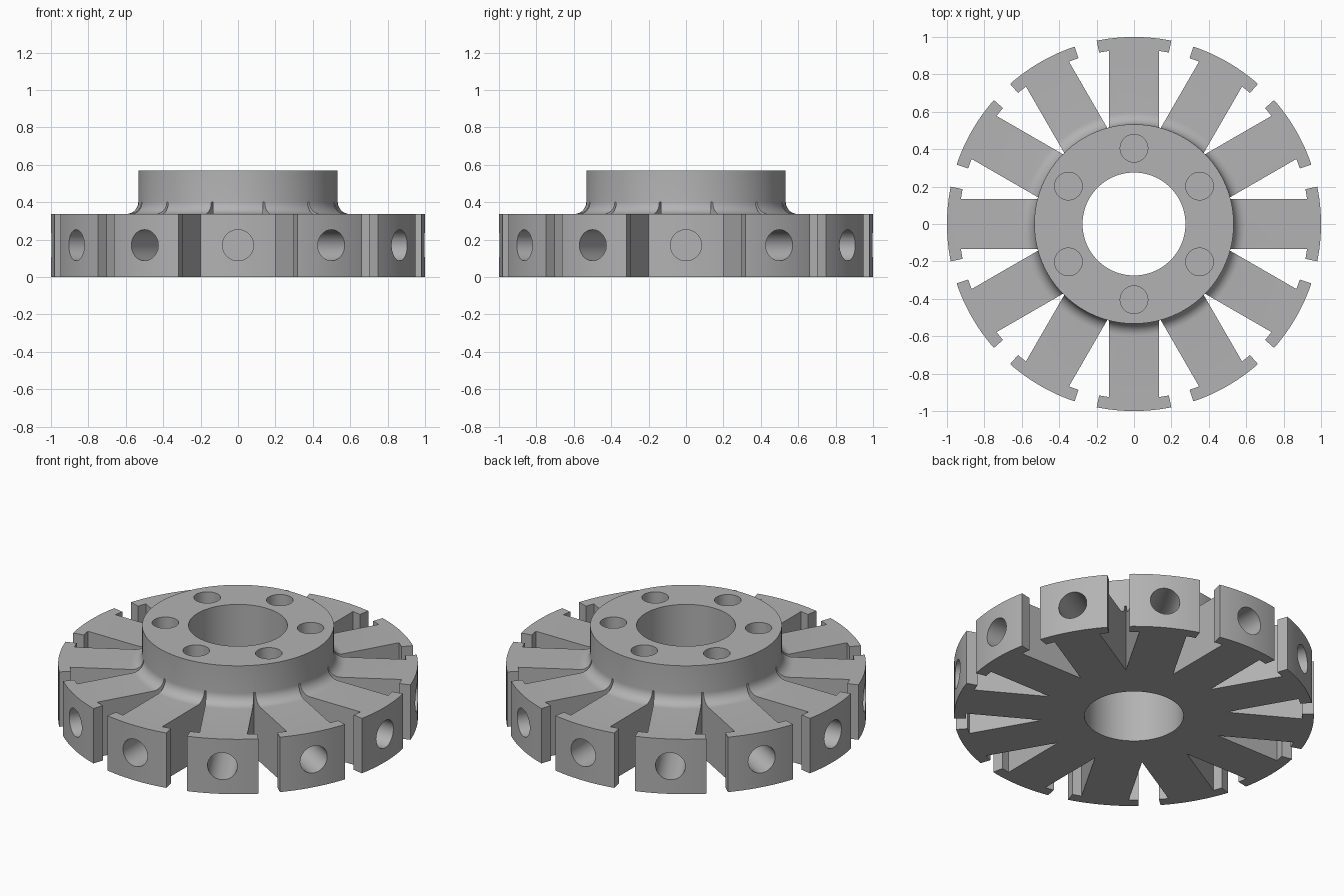
import bpy, bmesh, math
from mathutils import Matrix, Vector

if "Cube" in bpy.data.objects:
    bpy.data.objects.remove(bpy.data.objects["Cube"])

ARMS = 12
ARM_HALF = 0.133        # half width of an arm
HEAD_IN = 0.935         # inner radius of the T-shaped heads
HEAD_ANGLE = 11.5       # half angle of a head, degrees
HUB_R, BORE_R = 0.533, 0.275
ARM_TOP, HUB_TOP = 0.337, 0.57
FILLET = 0.065

metal = bpy.data.materials.new("grey metal")
metal.diffuse_color = (0.45, 0.45, 0.45, 1)
metal.use_nodes = True
metal.node_tree.nodes["Principled BSDF"].inputs["Base Color"].default_value = metal.diffuse_color


def make_object(name, bm):
    bmesh.ops.recalc_face_normals(bm, faces=bm.faces)
    mesh = bpy.data.meshes.new(name)
    bm.to_mesh(mesh)
    bm.free()
    obj = bpy.data.objects.new(name, mesh)
    bpy.context.collection.objects.link(obj)
    mesh.materials.append(metal)
    return obj


def prism(bm, outline, z0, z1, angle):
    rot = Matrix.Rotation(angle, 3, 'Z')
    low, high = [[bm.verts.new(rot @ Vector((x, y, z))) for x, y in outline] for z in (z0, z1)]
    bm.faces.new(low)
    bm.faces.new(high)
    n = len(outline)
    for i in range(n):
        j = (i + 1) % n
        bm.faces.new((low[i], low[j], high[j], high[i]))


def polar(r, deg):
    return r * math.cos(math.radians(deg)), r * math.sin(math.radians(deg))


# Body: disc, filleted hub and bore as one turned profile
profile = [(BORE_R, 0), (1, 0), (1, ARM_TOP)]
for i in range(9):
    a = math.radians(90 * i / 8)
    profile.append((HUB_R + FILLET * (1 - math.sin(a)), ARM_TOP + FILLET * (1 - math.cos(a))))
profile += [(HUB_R, HUB_TOP), (BORE_R, HUB_TOP)]
STEPS = 180
bm = bmesh.new()
rings = [[bm.verts.new((*polar(r, 360 * s / STEPS), z)) for r, z in profile] for s in range(STEPS)]
for s in range(STEPS):
    a, b = rings[s], rings[(s + 1) % STEPS]
    for i in range(len(profile)):
        j = (i + 1) % len(profile)
        bm.faces.new((a[i], b[i], b[j], a[j]))
wheel = make_object("slotted_hub", bm)

# Cutter: slots between arms, radial holes in heads, bolt holes in hub
bm = bmesh.new()
half_step = 180 / ARMS
lip = half_step - HEAD_ANGLE
root = half_step - math.degrees(math.asin(ARM_HALF / HEAD_IN))
side = [polar(HEAD_IN, root + (lip - root) * i / 3) for i in range(4)] + [polar(1.1, lip)]
slot = [(ARM_HALF / math.sin(math.radians(half_step)), 0)]
slot += [(x, -y) for x, y in side] + side[::-1]
for k in range(ARMS):
    angle = math.radians(360 / ARMS * k)
    prism(bm, slot, -0.1, ARM_TOP + FILLET, angle + math.radians(half_step))
    place = (Matrix.Rotation(angle, 4, 'Z') @ Matrix.Translation((0.85, 0, 0.17))
             @ Matrix.Rotation(math.pi / 2, 4, 'Y'))
    bmesh.ops.create_cone(bm, cap_ends=True, segments=48, radius1=0.083, radius2=0.083,
                          depth=0.5, matrix=place)
for k in range(6):
    x, y = polar(0.405, 30 + 60 * k)
    bmesh.ops.create_cone(bm, cap_ends=True, segments=48, radius1=0.074, radius2=0.074,
                          depth=0.4, matrix=Matrix.Translation((x, y, 0.52)))
cutter = make_object("cutter", bm)
cutter.hide_render = True

# Cut, then drop the helper
cut = wheel.modifiers.new("cut", 'BOOLEAN')
cut.operation = 'DIFFERENCE'
cut.solver = 'EXACT'
cut.object = cutter
bpy.context.view_layer.objects.active = wheel
wheel.select_set(True)
cutter.select_set(False)
bpy.ops.object.modifier_apply(modifier=cut.name)
bpy.data.objects.remove(cutter)
bpy.ops.object.shade_smooth_by_angle(angle=math.radians(30))
